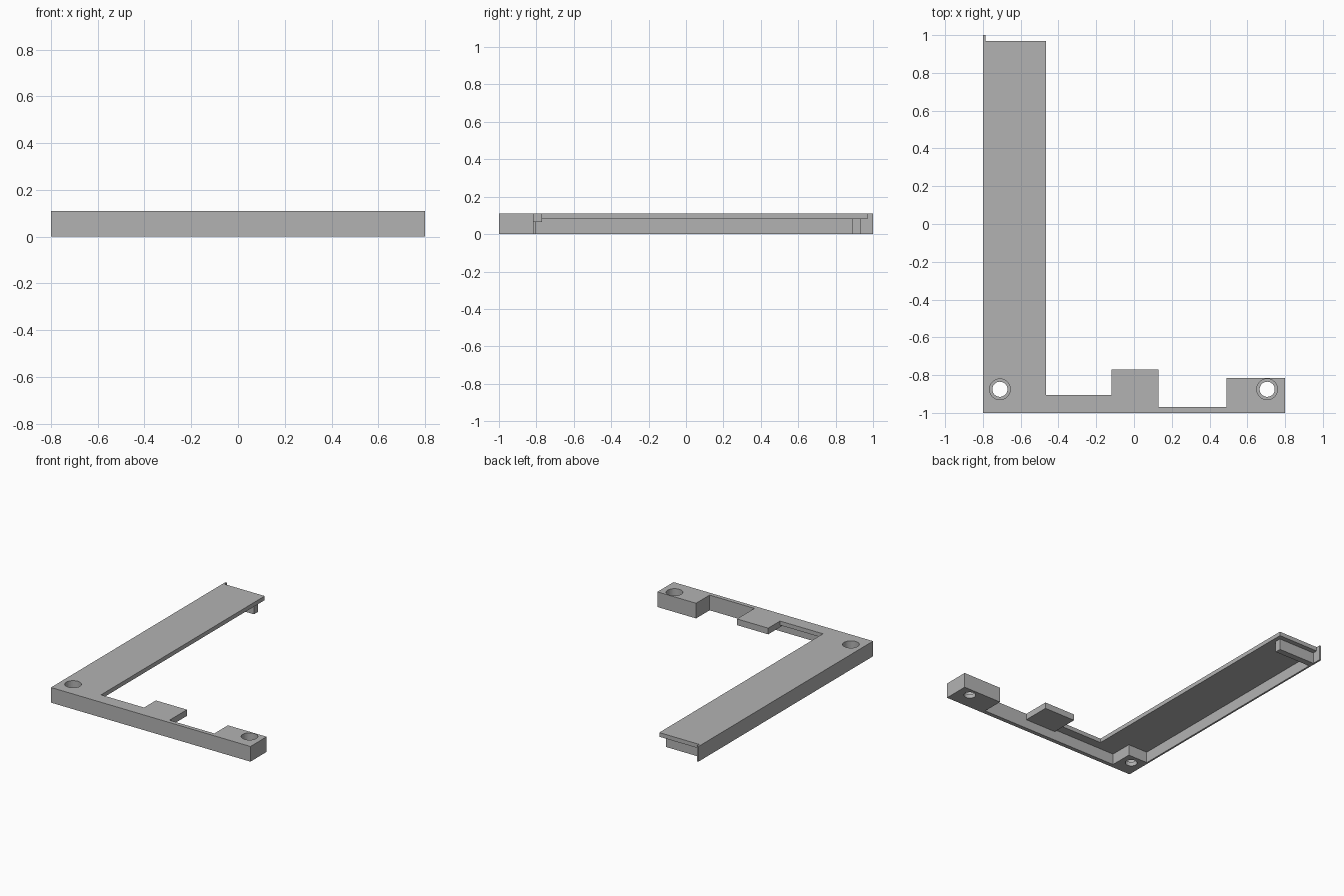
import bpy
import bmesh
import math

cube = bpy.data.objects.get("Cube")
if cube:
    bpy.data.objects.remove(cube, do_unlink=True)

TOP = 0.11       # overall height
UNDER = 0.08     # underside of the top plate
FRONT = -1.0
LEFT = -0.8
LIP = -0.787     # inner face of the long side wall

grey = bpy.data.materials.new("plain grey")
grey.use_nodes = True
colour = (0.45, 0.45, 0.45, 1)
grey.diffuse_color = colour
grey.node_tree.nodes["Principled BSDF"].inputs["Base Color"].default_value = colour


def finish(name, bm):
    bmesh.ops.recalc_face_normals(bm, faces=bm.faces)
    mesh = bpy.data.meshes.new(name)
    bm.to_mesh(mesh)
    bm.free()
    mesh.materials.append(grey)
    obj = bpy.data.objects.new(name, mesh)
    bpy.context.collection.objects.link(obj)
    return obj


def prism(name, outline, z0, z1):
    bm = bmesh.new()
    face = bm.faces.new([bm.verts.new((x, y, z0)) for x, y in outline])
    ext = bmesh.ops.extrude_face_region(bm, geom=[face])
    verts = [v for v in ext["geom"] if isinstance(v, bmesh.types.BMVert)]
    bmesh.ops.translate(bm, verts=verts, vec=(0, 0, z1 - z0))
    return finish(name, bm)


def box(name, x0, x1, y0, y1, z0, z1):
    return prism(name, [(x0, y0), (x1, y0), (x1, y1), (x0, y1)], z0, z1)


def screw_cutter(name, x, y):
    # Stepped profile spun round the hole axis
    profile = [(0, -0.05), (0.04, -0.05), (0.04, 0.03), (0.055, 0.03), (0.055, 0.16), (0, 0.16)]
    bm = bmesh.new()
    verts = [bm.verts.new((x + r, y, z)) for r, z in profile]
    edges = [bm.edges.new(pair) for pair in zip(verts, verts[1:])]
    bmesh.ops.spin(bm, geom=verts + edges, cent=(x, y, 0), axis=(0, 0, 1),
                   angle=math.tau, steps=40)
    bmesh.ops.remove_doubles(bm, verts=bm.verts, dist=0.0001)
    obj = finish(name, bm)
    obj.hide_render = True
    obj.hide_viewport = True
    obj.display_type = 'WIRE'
    return obj


def cut(obj, cutter):
    mod = obj.modifiers.new("screw hole", 'BOOLEAN')
    mod.operation = 'DIFFERENCE'
    mod.solver = 'EXACT'
    mod.object = cutter


# Thin L-shaped top plate, with the small lip at its back corner
plate = prism("top_plate", [
    (LEFT, FRONT), (-0.12, FRONT), (-0.12, -0.905), (-0.465, -0.905),
    (-0.465, 0.97), (LIP, 0.97), (LIP, 1), (LEFT, 1)], UNDER, TOP)

# Walls below and beside the plate
box("side_wall", LEFT, LIP, -0.805, 1, 0, UNDER)
box("front_wall_under_plate", -0.63, -0.12, FRONT, -0.97, 0, UNDER)
box("front_wall", -0.12, 0.49, FRONT, -0.97, 0, TOP)

# Tab, rear rib and solid corner blocks
box("front_tab", -0.12, 0.13, -0.97, -0.77, 0.065, TOP)
box("rear_rib", LIP, -0.495, 0.89, 0.935, 0, UNDER)
right_block = box("corner_block_right", LEFT, -0.63, FRONT, -0.805, 0, UNDER)
left_block = box("corner_block_left", 0.49, 0.8, FRONT, -0.815, 0, TOP)

# Counterbored screw holes
right_hole = screw_cutter("hole_cutter_right", -0.71, -0.875)
left_hole = screw_cutter("hole_cutter_left", 0.705, -0.875)
cut(plate, right_hole)
cut(right_block, right_hole)
cut(left_block, left_hole)
